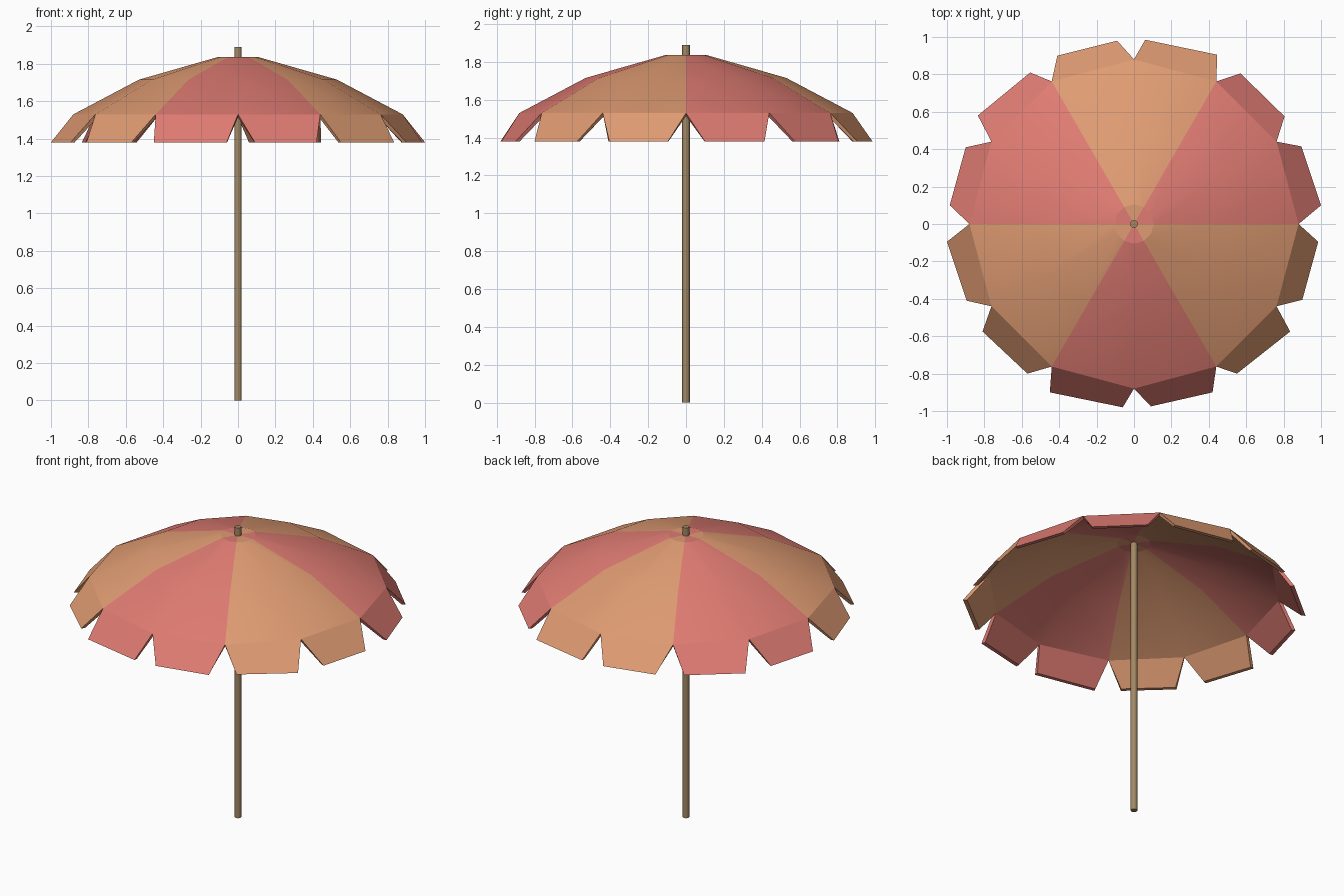
import bpy, bmesh, math
from mathutils import Vector

if "Cube" in bpy.data.objects:
    bpy.data.objects.remove(bpy.data.objects["Cube"])


def material(name, rgb):
    m = bpy.data.materials.new(name)
    m.diffuse_color = (*rgb, 1)
    m.use_nodes = True
    m.node_tree.nodes["Principled BSDF"].inputs["Base Color"].default_value = m.diffuse_color
    return m


red = material("coral red", (0.74, 0.20, 0.17))
orange = material("soft orange", (0.74, 0.33, 0.17))
wood = material("pole wood", (0.36, 0.25, 0.13))

SIDES = 12
# canopy profile: outer radius, height, inner shell radius, inner shell height
PROFILE = [(0.105, 1.837, 0.10, 1.818), (0.53, 1.715, 0.522, 1.697), (0.88, 1.53, 0.866, 1.514)]
# slightly irregular lower corners of the valance flaps, two per side
CORNERS = [(1.0, .10), (.895, .415), (.805, .575), (.57, .805), (.445, .905), (.06, .985),
           (-.09, .98), (-.41, .90), (-.555, .81), (-.835, .58), (-.90, .41), (-.985, .10),
           (-1.0, -.095), (-.895, -.41), (-.81, -.575), (-.57, -.80), (-.45, -.90), (-.06, -.98),
           (.09, -.975), (.42, -.90), (.55, -.80), (.835, -.575), (.90, -.405), (.985, -.095)]
FLAP_Z = 1.38

bm = bmesh.new()
inner = {}


def pair(outer_co, inner_co):
    v = bm.verts.new(outer_co)
    inner[v] = bm.verts.new(inner_co)
    return v


# canopy outer shell
top = pair((0, 0, 1.837), (0, 0, 1.818))
rings = []
for r, z, ri, zi in PROFILE:
    dirs = [(math.cos(k * math.tau / SIDES), math.sin(k * math.tau / SIDES)) for k in range(SIDES)]
    rings.append([pair((r * c, r * s, z), (ri * c, ri * s, zi)) for c, s in dirs])
outer = []
for k in range(SIDES):
    n = (k + 1) % SIDES
    mat = (k // 2) % 2          # two sides per coloured panel
    faces = [bm.faces.new((top, rings[0][k], rings[0][n]))]
    for a, b in zip(rings, rings[1:]):
        faces.append(bm.faces.new((a[k], b[k], b[n], a[n])))
    # hanging flap
    low = []
    for x, y in CORNERS[2 * k:2 * k + 2]:
        f = 1 - 0.024 / math.hypot(x, y)
        low.append(pair((x, y, FLAP_Z), (x * f, y * f, FLAP_Z)))
    faces.append(bm.faces.new((rings[2][k], low[0], low[1], rings[2][n])))
    for f in faces:
        f.material_index = mat
    outer += faces

# rim walls, then inner shell
for e in [e for e in bm.edges if e.is_boundary]:
    f = e.link_faces[0]
    loop = e.link_loops[0]
    a, b = loop.vert, loop.link_loop_next.vert
    w = bm.faces.new((b, a, inner[a], inner[b]))
    w.material_index = f.material_index
for f in outer:
    g = bm.faces.new([inner[v] for v in reversed(f.verts)])
    g.material_index = f.material_index

me = bpy.data.meshes.new("canopy")
bm.to_mesh(me)
bm.free()
me.materials.append(red)
me.materials.append(orange)
canopy = bpy.data.objects.new("canopy", me)
bpy.context.collection.objects.link(canopy)

# pole
bpy.ops.mesh.primitive_cylinder_add(vertices=12, radius=0.02, depth=1.89, location=(0, 0, 0.945))
pole = bpy.context.object
pole.name = "pole"
pole.data.materials.append(wood)
bpy.ops.object.shade_smooth_by_angle(angle=math.radians(35))

# smooth canopy panels, crisp flap and cap edges
bpy.ops.object.select_all(action='DESELECT')
canopy.select_set(True)
bpy.context.view_layer.objects.active = canopy
bpy.ops.object.shade_smooth_by_angle(angle=math.radians(15))
